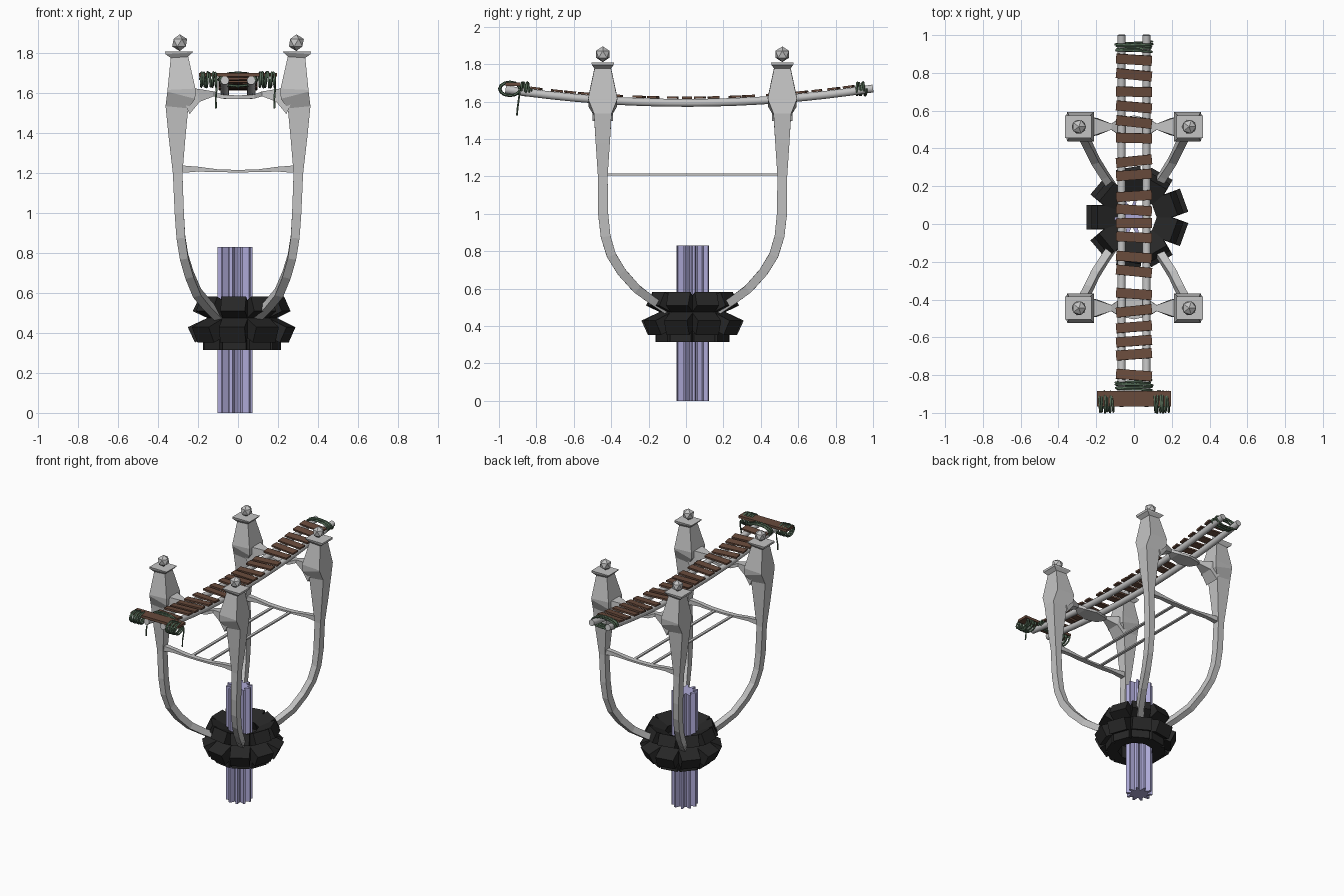
import bpy, bmesh, math, random
from mathutils import Vector, Matrix

random.seed(4)
cube = bpy.data.objects.get("Cube")
if cube:
    bpy.data.objects.remove(cube, do_unlink=True)


def material(name, r, g, b):
    m = bpy.data.materials.new(name)
    m.use_nodes = True
    m.diffuse_color = (r, g, b, 1)
    m.node_tree.nodes["Principled BSDF"].inputs["Base Color"].default_value = (r, g, b, 1)
    return m


STONE = material("pale_grey", 0.55, 0.55, 0.55)
WOOD = material("brown_wood", 0.14, 0.07, 0.045)
CORD = material("green_cord", 0.09, 0.15, 0.095)
BLACK = material("black_blocks", 0.02, 0.02, 0.02)
LILAC = material("lavender", 0.42, 0.40, 0.68)
X, Y, Z = Vector((1, 0, 0)), Vector((0, 1, 0)), Vector((0, 0, 1))
MID_Y = 0.035


def finish(name, bm, mat, smooth=False):
    bmesh.ops.recalc_face_normals(bm, faces=bm.faces)
    me = bpy.data.meshes.new(name)
    bm.to_mesh(me)
    bm.free()
    me.materials.append(mat)
    for p in me.polygons:
        p.use_smooth = smooth and len(p.vertices) == 4
    ob = bpy.data.objects.new(name, me)
    bpy.context.collection.objects.link(ob)
    return ob


def loft(name, path, sizes, ref, mat, sides=4, smooth=False):
    """Sweep a rectangular or round section along a path."""
    bm = bmesh.new()
    path = [Vector(p) for p in path]
    start = math.pi / 4 if sides == 4 else 0
    grow = math.sqrt(2) if sides == 4 else 1
    last, rings = len(path) - 1, []
    for i, p in enumerate(path):
        t = (path[min(i + 1, last)] - path[max(i - 1, 0)]).normalized()
        u = (ref - t * ref.dot(t)).normalized()
        v = t.cross(u)
        hu, hv = sizes[i] if isinstance(sizes, list) else (sizes, sizes)
        angles = [start + k * math.tau / sides for k in range(sides)]
        rings.append([bm.verts.new(p + grow * (u * hu * math.cos(a) + v * hv * math.sin(a)))
                      for a in angles])
    for a, b in zip(rings, rings[1:]):
        for k in range(sides):
            n = (k + 1) % sides
            bm.faces.new((a[k], a[n], b[n], b[k]))
    bm.faces.new(rings[0])
    bm.faces.new(rings[-1])
    return finish(name, bm, mat, smooth)


def add_box(bm, size, matrix):
    bmesh.ops.create_cube(bm, size=1, matrix=matrix @ Matrix.Diagonal((*size, 1)))


def coil(name, centre, axis, side, half, length, turns):
    """Cord wound around an axis, slightly uneven."""
    steps, pts = turns * 12, []
    wobble = [random.uniform(0.9, 1.06) for _ in range(turns + 1)]
    for i in range(steps + 1):
        a = i * math.tau / 12
        w = wobble[i // 12]
        along = (i / steps - 0.5) * length + 0.006 * math.sin(a * 0.7)
        pts.append(Vector(centre) + axis * along
                   + side * half[0] * w * math.cos(a) + Z * half[1] * w * math.sin(a))
    loft(name, pts, 0.006, axis, CORD, 5, True)


# Fluted central column
bm = bmesh.new()
teeth = 10
ring = []
for k in range(teeth * 4):
    r = 0.088 if k % 4 < 2 else 0.056
    a = k * math.tau / (teeth * 4)
    ring.append(bm.verts.new((-0.015 + r * math.cos(a), MID_Y + r * math.sin(a), 0)))
base = bm.faces.new(ring)
top = bmesh.ops.extrude_face_region(bm, geom=[base])["geom"]
bmesh.ops.translate(bm, vec=Z * 0.83, verts=[g for g in top if isinstance(g, bmesh.types.BMVert)])
if not base.is_valid or len([f for f in bm.faces if len(f.verts) > 4]) < 2:
    bm.faces.new(ring)
finish("column", bm, LILAC)

# Collar of tilted blocks: radius, height, size, tilt
rows = {"collar_lower": (0.15, 0.36, (0.08, 0.12, 0.09), 0),
        "collar_middle": (0.185, 0.42, (0.14, 0.13, 0.085), 25),
        "collar_upper": (0.17, 0.52, (0.12, 0.125, 0.08), -25)}
for name, (r, z, size, tilt) in rows.items():
    bm = bmesh.new()
    for k in range(9):
        add_box(bm, size, Matrix.Translation((0.015, MID_Y, 0))
                @ Matrix.Rotation(math.pi + k * math.tau / 9, 4, "Z")
                @ Matrix.Translation((r, 0, z))
                @ Matrix.Rotation(math.radians(tilt), 4, "Y"))
    finish(name, bm, BLACK)

# Posts flowing down into curved arms: x, y offset, z, half x, half y
profile = [(0.295, 0.48, 1.81, 0.070, 0.060), (0.295, 0.48, 1.80, 0.068, 0.058),
           (0.293, 0.48, 1.78, 0.044, 0.044), (0.283, 0.48, 1.62, 0.070, 0.078),
           (0.284, 0.48, 1.59, 0.072, 0.076), (0.306, 0.48, 1.53, 0.057, 0.047),
           (0.305, 0.48, 1.38, 0.042, 0.038), (0.302, 0.48, 1.20, 0.024, 0.026),
           (0.294, 0.478, 1.0, 0.023, 0.027), (0.286, 0.465, 0.88, 0.022, 0.026),
           (0.270, 0.435, 0.78, 0.021, 0.025), (0.243, 0.380, 0.69, 0.021, 0.024),
           (0.205, 0.300, 0.60, 0.021, 0.023), (0.155, 0.220, 0.54, 0.021, 0.022),
           (0.095, 0.130, 0.48, 0.021, 0.022)]
for sy, end in ((-1, "front"), (1, "back")):
    for sx, hand in ((1, "left"), (-1, "right")):
        loft(f"{end}_{hand}_post", [(sx * p[0], MID_Y + sy * p[1], p[2]) for p in profile],
             [p[3:] for p in profile], X, STONE)
        bm = bmesh.new()
        bmesh.ops.create_icosphere(bm, subdivisions=1, radius=0.042,
                                   matrix=Matrix.Translation((sx * 0.292, MID_Y + sy * 0.48, 1.853)))
        finish(f"{end}_{hand}_finial", bm, STONE)

    # Cross members between the posts: x, z, half y, half z
    upper = [(0.27, 1.56, 0.055, 0.070), (0.20, 1.59, 0.045, 0.034), (0.12, 1.597, 0.016, 0.012),
             (0.08, 1.583, 0.042, 0.010), (0, 1.58, 0.060, 0.009)]
    lower = [(0.30, 1.22, 0.020, 0.020), (0.20, 1.220, 0.015, 0.012),
             (0.10, 1.212, 0.018, 0.007), (0, 1.21, 0.018, 0.006)]
    for name, half in (("upper_crossbar", upper), ("lower_crossbar", lower)):
        span = [(-x, *rest) for x, *rest in half] + half[-2::-1]
        loft(f"{end}_{name}", [(s[0], MID_Y + sy * 0.48, s[1]) for s in span],
             [s[2:] for s in span], Y, STONE)


# Sagging bridge
def sag(y):
    return 1.593 + 0.077 * y * y


for sx, hand in ((1, "left"), (-1, "right")):
    ys = [-0.965 + i * 1.965 / 16 for i in range(17)]
    loft(f"{hand}_bridge_rail", [(sx * 0.066, y, sag(y)) for y in ys], 0.022, X, STONE, 10, True)
    loft(f"{hand}_tie_rod", [(sx * 0.07, -0.44, 1.21), (sx * 0.07, 0.51, 1.21)],
         [(0.01, 0.005)] * 2, X, STONE)

bm = bmesh.new()
for y in (0.87, 0.79, 0.70, 0.62, 0.54, 0.455, 0.333, 0.26, 0.148, 0.074,
          0.005, -0.07, -0.175, -0.25, -0.37, -0.46, -0.545, -0.62, -0.69, -0.80):
    add_box(bm, (0.19, 0.052, 0.012), Matrix.Translation((0, y, sag(y) + 0.028))
            @ Matrix.Rotation(math.atan(0.154 * y), 4, "X")
            @ Matrix.Rotation(math.radians(random.uniform(-7, 7)), 4, "Z"))
finish("bridge_planks", bm, WOOD)

bm = bmesh.new()
add_box(bm, (0.39, 0.08, 0.018), Matrix.Translation((0, -0.925, 1.692)))
finish("end_plank", bm, WOOD)

# Cord lashings and loose ends
for y, name in ((-0.857, "front_lashing"), (0.935, "back_lashing")):
    coil(name, (0, y, 1.668), Y, X, (0.094, 0.034), 0.05, 6)
for x, name in ((0.143, "left_end_lashing"), (-0.15, "right_end_lashing")):
    coil(name, (x, -0.942, 1.668), X, Y, (0.055, 0.037), 0.08, 8)
for x, name in ((0.183, "left_loose_cord"), (-0.11, "right_loose_cord")):
    loft(name, [(x, -0.888, 1.66), (x + 0.002, -0.893, 1.62), (x - 0.002, -0.900, 1.57),
                (x, -0.904, 1.525)], 0.005, X, CORD, 5, True)
